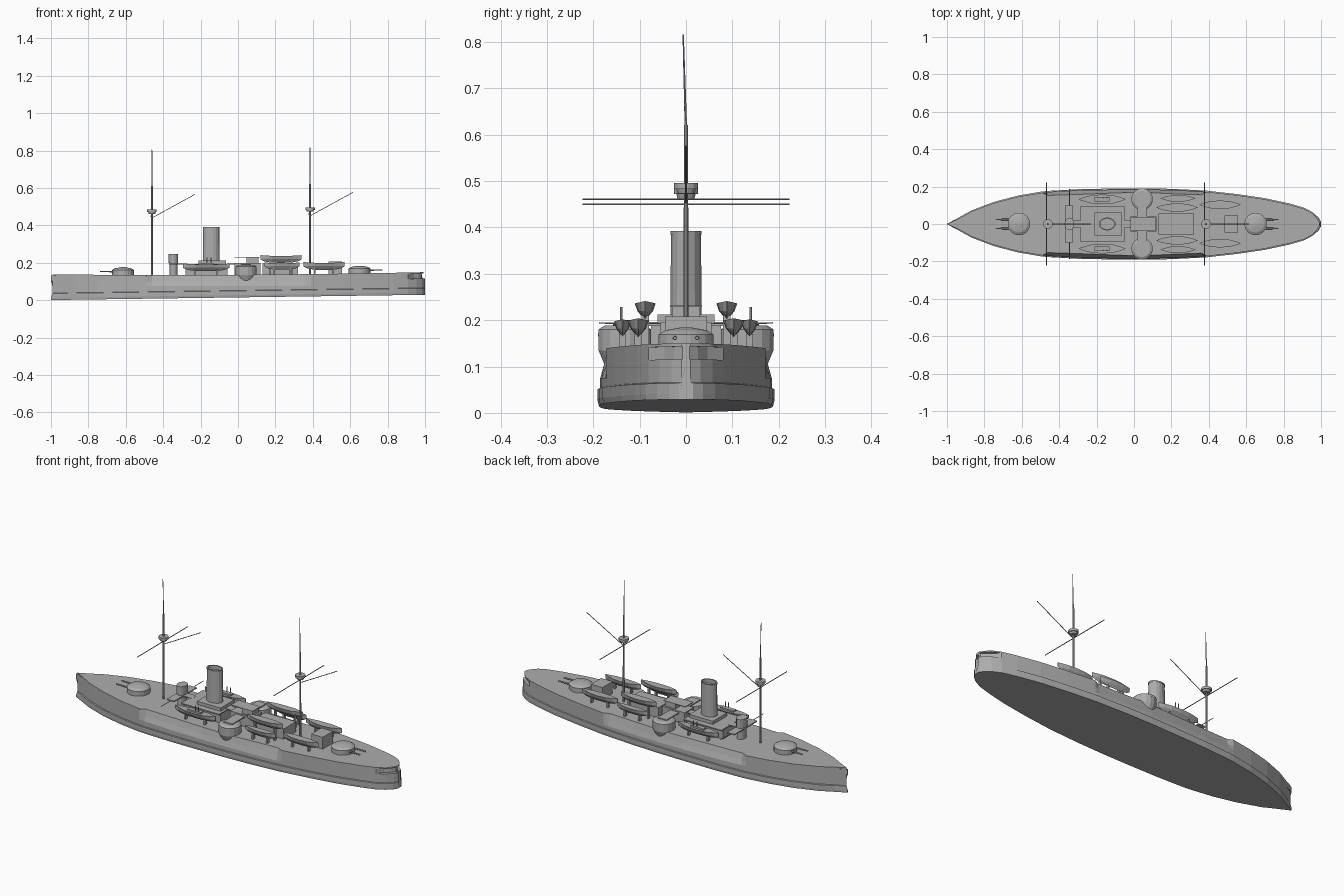
import bpy, bmesh, math
from mathutils import Vector

cube = bpy.data.objects.get("Cube")
if cube:
    bpy.data.objects.remove(cube, do_unlink=True)

grey = bpy.data.materials.new("warship grey")
grey.use_nodes = True
GREY = (0.42, 0.42, 0.42, 1)
grey.diffuse_color = GREY
grey.node_tree.nodes["Principled BSDF"].inputs["Base Color"].default_value = GREY


def finish(name, bm):
    bmesh.ops.remove_doubles(bm, verts=bm.verts, dist=0.00005)
    bmesh.ops.recalc_face_normals(bm, faces=bm.faces)
    mesh = bpy.data.meshes.new(name)
    bm.to_mesh(mesh)
    bm.free()
    mesh.materials.append(grey)
    ob = bpy.data.objects.new(name, mesh)
    bpy.context.scene.collection.objects.link(ob)
    return ob


def loft(name, rings):
    """Skin closed rings of points and cap both ends."""
    bm = bmesh.new()
    loops = [[bm.verts.new(p) for p in ring] for ring in rings]
    n = len(loops[0])
    for a, b in zip(loops, loops[1:]):
        for i in range(n):
            j = (i + 1) % n
            bm.faces.new((a[i], a[j], b[j], b[i]))
    bm.faces.new(loops[0])
    bm.faces.new(loops[-1])
    return finish(name, bm)


def box(name, x0, x1, y0, y1, z0, z1):
    return loft(name, [[(x0, y0, z), (x1, y0, z), (x1, y1, z), (x0, y1, z)]
                       for z in (z0, z1)])


def lathe(name, x, y, profile, sides=16, squash=1.0):
    """Stack of (radius, height) rings round a vertical axis."""
    turn = [2 * math.pi * (i + 0.5) / sides for i in range(sides)]
    return loft(name, [[(x + r * math.cos(a), y + r * squash * math.sin(a), z)
                        for a in turn] for r, z in profile])


def rod(name, start, end, r0, r1=None, sides=6):
    start, end = Vector(start), Vector(end)
    q = (end - start).to_track_quat('Z', 'Y')
    r1 = r0 if r1 is None else r1
    return loft(name, [[p + q @ Vector((r * math.cos(k * math.tau / sides),
                                        r * math.sin(k * math.tau / sides), 0))
                        for k in range(sides)] for p, r in ((start, r0), (end, r1))])


def boat(name, x, y, z, length, beam, depth):
    rings = []
    for t in (-1, -0.8, -0.45, 0, 0.45, 0.8, 1):
        w = beam / 2 * max(1 - abs(t) ** 2.4, 0.04)
        top = z + depth + 0.005 * t * t
        keel = z + depth * 0.5 * abs(t) ** 4
        px = x + t * length / 2
        rings.append([(px, y - w, top), (px, y - w * 0.75, z + depth * 0.55),
                      (px, y, keel), (px, y + w * 0.75, z + depth * 0.55),
                      (px, y + w, top)])
    return loft(name, rings)


# Hull: stations of (x, half beam, tumblehome at deck)
stations = [(-1, 0.001, 0), (-0.94, 0.033, 0), (-0.87, 0.072, 0), (-0.75, 0.118, 0),
            (-0.62, 0.152, 0), (-0.49, 0.174, 0), (-0.46, 0.177, 0.018),
            (-0.3, 0.186, 0.022), (-0.1, 0.19, 0.018), (0.04, 0.191, 0.015),
            (0.2, 0.188, 0.02), (0.36, 0.18, 0.018), (0.39, 0.178, 0),
            (0.55, 0.16, 0), (0.7, 0.138, 0), (0.83, 0.11, 0), (0.91, 0.087, 0),
            (0.955, 0.063, 0), (0.985, 0.037, 0), (0.999, 0.015, 0)]


def deck_z(x):
    return 0.136 + 0.006 * x + 0.008 * x * x


rings = []
for x, w, tumble in stations:
    keel, top = 0.015 + 0.014 * x, deck_z(x)
    upper = max(w - 0.006, 0.0008)
    gallery = 0.82 if x > 0.93 else 1       # stern walk is cut in under the deck
    back = 0.018 if x > 0.93 else 0
    ram = 0.008 if x < -0.99 else 0
    stern = 0.008 if x > 0.98 else 0
    low, high = top - 0.034, top - 0.007
    half = [(x, w * 0.985, keel), (x, w, keel + 0.012), (x + ram, w, keel + 0.035),
            (x + ram, upper, keel + 0.037), (x + ram, upper, 0.075),
            (x + ram, upper - tumble * 0.5, low),
            (x - back, (upper - tumble * 0.5) * gallery, low),
            (x - back, (upper - tumble * 0.9) * gallery, high),
            (x + ram - stern, upper - tumble * 0.9, high),
            (x + ram - stern, upper - tumble, top)]
    rings.append(half + [(px, -py, pz) for px, py, pz in reversed(half)])
loft("hull", rings)

# Main gun turrets with twin barrels
for name, x, aim in (("fore", -0.615, -1), ("aft", 0.65, 1)):
    z = deck_z(x)
    lathe(name + "_turret", x, 0, [(0.06, z - 0.01), (0.06, z + 0.026),
                                   (0.045, z + 0.035), (0.012, z + 0.041)], 20)
    for y in (-0.024, 0.024):
        rod(name + "_gun", (x + aim * 0.04, y, z + 0.018),
            (x + aim * 0.122, y, z + 0.018), 0.005, 0.0035)

# Forward conning tower and bridge
lathe("conning_tower", -0.345, 0, [(0.022, 0.12), (0.022, 0.2), (0.026, 0.2),
                                   (0.026, 0.247)], 14, 1.3)
box("fore_bridge", -0.37, -0.325, -0.1, 0.1, 0.19, 0.196)
box("fore_gangway", -0.33, -0.27, -0.02, 0.02, 0.19, 0.195)

# Funnel and its casing
box("boiler_house", -0.28, -0.055, -0.075, 0.075, 0.12, 0.188)
box("boat_deck", -0.285, -0.05, -0.095, 0.095, 0.188, 0.194)
box("funnel_casing", -0.21, -0.065, -0.062, 0.062, 0.19, 0.212)
lathe("funnel", -0.143, 0, [(0.046, 0.2), (0.044, 0.385), (0.046, 0.385),
                            (0.046, 0.392), (0.038, 0.392), (0.038, 0.37)], 16, 0.75)

# Midship house, cross bridge and after superstructure
box("midship_house", -0.02, 0.12, -0.04, 0.04, 0.12, 0.2)
box("cross_bridge", 0.015, 0.07, -0.15, 0.15, 0.187, 0.193)
box("chart_house", 0.045, 0.11, -0.03, 0.03, 0.2, 0.228)
box("chart_house_roof", -0.02, 0.115, -0.035, 0.035, 0.228, 0.232)
box("midship_gangway", -0.06, 0.0, -0.02, 0.02, 0.19, 0.195)
box("after_house", 0.13, 0.32, -0.055, 0.055, 0.12, 0.195)
box("stern_house", 0.485, 0.555, -0.045, 0.045, 0.13, 0.208)

# Masts with fighting tops, yards and gaffs
for name, x, lift in (("fore", -0.46, 0), ("main", 0.385, 0.011)):
    rod(name + "_lower_mast", (x, 0, 0.12), (x, 0, 0.61 + lift), 0.0055, 0.0045, 8)
    rod(name + "_topmast", (x, 0, 0.6 + lift), (x, -0.006, 0.805 + lift), 0.003, 0.0015)
    lathe(name + "_fighting_top", x, 0, [(0.018, 0.462 + lift), (0.021, 0.472 + lift),
                                         (0.026, 0.472 + lift), (0.026, 0.485 + lift)], 14)
    rod(name + "_yard", (x - 0.008, -0.223, 0.45 + lift),
        (x - 0.008, 0.223, 0.45 + lift), 0.0022)
    rod(name + "_gaff", (x, 0, 0.44 + lift), (x + 0.23, 0, 0.566 + lift), 0.002)

# Paired sponsons, broadside guns and boats
for side, s in (("left", 1), ("right", -1)):
    lathe(side + "_sponson", 0.043, s * 0.132,
          [(0.015, 0.085), (0.045, 0.105), (0.058, 0.135), (0.058, 0.18), (0.045, 0.188)], 16)
    rod(side + "_sponson_gun", (0.043, s * 0.14, 0.168), (0.043, s * 0.19, 0.168), 0.004)
    rod(side + "_signal_boom", (-0.345, s * 0.09, 0.193), (-0.345, s * 0.188, 0.194), 0.0018)
    boat(side + "_steam_launch", -0.17, s * 0.132, 0.155, 0.25, 0.052, 0.036)
    box(side + "_launch_cabin", -0.21, -0.13, s * 0.132 - 0.012, s * 0.132 + 0.012, 0.185, 0.2)
    for x in (-0.165, -0.145):
        rod(side + "_launch_funnel", (x, s * 0.14, 0.19), (x, s * 0.14, 0.228), 0.003)
    boat(side + "_inner_cutter", 0.23, s * 0.088, 0.2, 0.22, 0.045, 0.036)
    boat(side + "_outer_cutter", 0.235, s * 0.137, 0.163, 0.185, 0.036, 0.034)
    boat(side + "_quarter_boat", 0.46, s * 0.103, 0.162, 0.22, 0.045, 0.037)
    # Cradles and davits carrying the boats
    for x, y, z in ((-0.23, 0.132, 0.165), (-0.11, 0.132, 0.165), (0.17, 0.088, 0.21),
                    (0.29, 0.088, 0.21), (0.19, 0.137, 0.17), (0.28, 0.137, 0.17),
                    (0.41, 0.103, 0.17), (0.51, 0.103, 0.17)):
        box(side + "_boat_cradle", x - 0.004, x + 0.004, s * y - 0.008, s * y + 0.008, 0.125, z)
